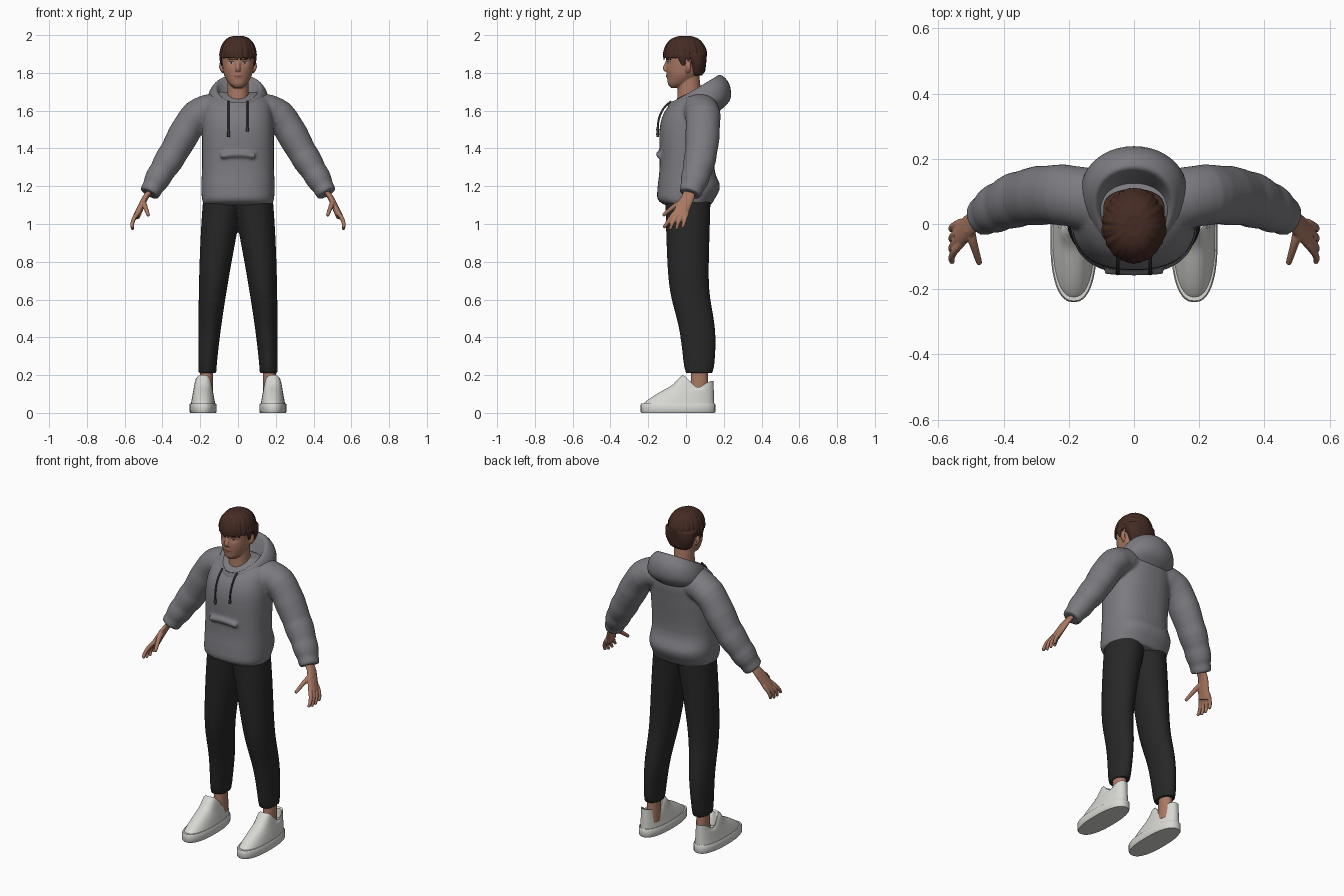
import bpy, bmesh, random
from math import sin, cos, pi, exp, copysign
from mathutils import Vector
from mathutils.bvhtree import BVHTree

random.seed(4)
if "Cube" in bpy.data.objects:
    bpy.data.objects.remove(bpy.data.objects["Cube"])

X, Y, Z = Vector((1, 0, 0)), Vector((0, 1, 0)), Vector((0, 0, 1))


def material(name, *rgb):
    made = bpy.data.materials.new(name)
    made.use_nodes = True
    made.diffuse_color = (*rgb, 1)
    made.node_tree.nodes["Principled BSDF"].inputs["Base Color"].default_value = (*rgb, 1)
    return made


fleece = material("grey fleece", .2, .195, .215)
black_cloth = material("black cloth", .02, .02, .02)
skin = material("skin", .4, .19, .125)
brown_hair = material("brown hair", .06, .024, .017)
leather = material("off white leather", .68, .68, .65)
cord = material("dark grey cord", .045, .045, .05)
lip_red = material("lip red", .27, .1, .075)
eye_white = material("eye white", .5, .45, .4)
dark_iris = material("dark iris", .02, .012, .01)


def mix(start, end, t):
    return start + (end - start) * t


def bump(distance, size):
    return exp(-(distance / size) ** 2)


def turns(count):
    return [2 * pi * i / count for i in range(count)]


def steps(count):
    return [i / count for i in range(count + 1)]


def dense(rows, between=4):
    """Smoothly interpolate rows of numbers."""
    last = len(rows) - 1
    out = []
    for i in range(last):
        near = [rows[max(i - 1, 0)], rows[i], rows[i + 1], rows[min(i + 2, last)]]
        for j in range(between):
            t = j / between
            out.append([b + t / 2 * (c - a + t * (2*a - 5*b + 4*c - d + t * (3*b - a - 3*c + d)))
                        for a, b, c, d in zip(*near)])
    return out + [list(rows[-1])]


def bridge(bm, loops):
    """Join closed loops of points and cap both ends."""
    rings = [[bm.verts.new(point) for point in loop] for loop in loops]
    for low, high in zip(rings, rings[1:]):
        for i in range(len(low)):
            bm.faces.new((low[i - 1], low[i], high[i], high[i - 1]))
    bm.faces.new(rings[0])
    bm.faces.new(rings[-1])


def loft(bm, rows, power=2, centre=0):
    """Level rings, each given as height, half width, front and back."""
    def bend(value):
        return copysign(abs(value) ** (2 / power), value)
    bridge(bm, [[(centre + half * bend(cos(a)), mix(front, back, (1 + bend(sin(a))) / 2), z)
                 for a in turns(40)] for z, half, front, back in rows])


def tube(bm, path, radius, flat=1, ref=Y, sides=16):
    """Sweep an oval along a path; radius is a rule of the way along it."""
    points = [Vector(p) for p in dense(path)]
    last = len(points) - 1
    loops = []
    for i, point in enumerate(points):
        along = (points[min(i + 1, last)] - points[max(i - 1, 0)]).normalized()
        wide = (ref - along * ref.dot(along)).normalized()
        thin = along.cross(wide) * flat
        loops.append([point + (wide * cos(a) + thin * sin(a)) * radius(i / last) for a in turns(sides)])
    bridge(bm, loops)


def mirrored(path, side):
    return [(side * x, y, z) for x, y, z in path]


def finish(name, bm, colour, mirror=False, voxel=0, soften=0):
    bmesh.ops.recalc_face_normals(bm, faces=bm.faces)
    for face in bm.faces:
        face.smooth = True
    for edge in bm.edges:
        edge.smooth = edge.calc_face_angle(0) < .8
    mesh = bpy.data.meshes.new(name)
    bm.to_mesh(mesh)
    bm.free()
    mesh.materials.append(colour)
    part = bpy.data.objects.new(name, mesh)
    bpy.context.collection.objects.link(part)
    if mirror:
        part.modifiers.new("mirror", 'MIRROR').use_mirror_merge = False
    if voxel:
        fuse = part.modifiers.new("fuse", 'REMESH')
        fuse.mode, fuse.voxel_size, fuse.use_smooth_shade = 'VOXEL', voxel, True
    if soften:
        part.modifiers.new("soften", 'SMOOTH').iterations = soften


# Hoodie body, pocket fold and sleeves with creases toward the cuff
bm = bmesh.new()
loft(bm, dense([(1.1, .18, -.11, .13), (1.13, .19, -.15, .15), (1.2, .195, -.15, .18),
                (1.3, .19, -.14, .15), (1.5, .19, -.14, .17), (1.6, .18, -.11, .18),
                (1.66, .16, -.05, .16), (1.7, .1, .02, .11)]), 2.4)
tube(bm, [(-.09, -.14, 1.36), (0, -.145, 1.37), (.09, -.14, 1.36)], lambda t: .015)
sleeve = [(.07, .06, 1.6), (.16, .08, 1.6), (.24, .09, 1.55), (.34, .08, 1.38), (.42, .05, 1.25),
          (.47, .02, 1.16)]
for side in (-1, 1):
    tube(bm, mirrored(sleeve, side), lambda t: .095 - .04 * t ** 3 + .004 * t * sin(40 * t), .9, sides=28)
finish("hoodie", bm, fleece, voxel=.008, soften=6)

# Lowered hood: half width, front and back, then height at front and back
bm = bmesh.new()
hood = [(.12, -.09, .14, 1.57, 1.57), (.16, -.1, .23, 1.6, 1.65), (.15, -.09, .23, 1.64, 1.74),
        (.12, -.08, .18, 1.64, 1.79), (.1, -.06, .15, 1.63, 1.75), (.07, -.03, .11, 1.6, 1.65)]
bridge(bm, [[(half * sin(a) * (1 - cos(a) / 6), mix(front, back, (1 - cos(a)) / 2),
              mix(low, high, (1 - cos(a)) / 2)) for a in turns(48)]
            for half, front, back, low, high in dense(hood)])
finish("hood", bm, fleece)

# Drawstrings with a knot at the end
for name, x, end in (("left_drawstring", .05, 1.49), ("right_drawstring", -.05, 1.46)):
    bm = bmesh.new()
    tube(bm, [(x, -.08, 1.65), (x, -.12, 1.61), (x, -.145, 1.55), (x, -.15, end)],
         lambda t: .005 + .005 * bump(t - .95, .05), sides=8)
    finish(name, bm, cord)

# Trousers: tapering legs with the calf set back, fused at the hips
bm = bmesh.new()
loops = []
for t in steps(24):
    inner, outer = .115 - .145 * t ** 1.3, .21 - .025 * t ** 3
    middle, depth = .01 + .06 / (1 + exp(14 * t - 5)), .07 + .05 * t ** .5
    loops.append([(mix(inner, outer, (1 + cos(a)) / 2), middle + depth * sin(a), mix(.21, 1.13, t))
                  for a in turns(32)])
bridge(bm, loops)
finish("trousers", bm, black_cloth, True, .007, 3)

# Ankles
bm = bmesh.new()
loft(bm, [(.08, .034, .02, .12), (.25, .034, .03, .115)], centre=.166)
finish("ankles", bm, skin, True)

# Shoe uppers with dipped collar and raised tongue
bm = bmesh.new()
shell = [(mix(.04, .17, t), mix(.066, .042, t), -.232 + .21 * t ** 1.3, .15 - .005 * t) for t in steps(12)]
lining = [(.165, .036, -.01, .135), (.11, .036, 0, .13)]
loft(bm, shell + lining, 2.3, .185)
for vert in bm.verts:
    lift = min(1, max(0, vert.co.z - .12) / .04)
    vert.co.z += lift * (.03 * bump(vert.co.y + .02, .035) - .035 * bump(vert.co.y - .065, .04))
finish("shoe_uppers", bm, leather, True)

# Shoe soles
bm = bmesh.new()
loft(bm, [(z, .072 - rim, rim - .24, .155 - rim) for z, rim in ((0, .004), (.006, 0), (.044, 0), (.05, .004))],
     2.4, .185)
finish("shoe_soles", bm, leather, True)

# Hands: palm, four spread fingers and thumb
bm = bmesh.new()
tube(bm, [(.46, .02, 1.18), (.49, .01, 1.14), (.51, -.01, 1.1), (.537, -.036, 1.04)],
     lambda t: mix(.031, .042, t), .45)
for i in range(4):
    knuckle, tip = -.06 + .022 * i, -.118 + .033 * i
    droop = .965 + .01 * abs(i - 1.5)
    tube(bm, [(.53, knuckle, 1.06), (.55, mix(knuckle, tip, .4), 1.03),
              (.56, mix(knuckle, tip, .75), 1), (.558, tip, droop)], lambda t: .012 - .004 * t ** 2, sides=10)
tube(bm, [(.505, -.015, 1.115), (.493, -.06, 1.095), (.474, -.122, 1.045)],
     lambda t: mix(.018, .009, t), ref=X, sides=10)
finish("hands", bm, skin, True, .004, 2)

# Head with eye sockets and full lips, then neck, nose and ears
bm = bmesh.new()
loft(bm, dense([(1.72, .02, -.08, -.03), (1.74, .045, -.095, .01), (1.78, .07, -.1, .06),
                (1.82, .08, -.105, .08), (1.9, .086, -.105, .09), (1.95, .07, -.08, .08),
                (1.98, .03, -.03, .04)], 6), 2.15)
for vert in bm.verts:
    if vert.co.y < 0:
        x, z = abs(vert.co.x), vert.co.z
        vert.co.y += .01 * bump(x - .036, .02) * bump(z - 1.853, .014)
        vert.co.y -= .005 * bump(x, .022) * bump(z - 1.783, .01)
loft(bm, [(1.6, .064, -.05, .09), (1.7, .057, -.045, .08), (1.79, .056, -.04, .07)])
tube(bm, [(0, -.098, 1.87), (0, -.108, 1.845), (0, -.115, 1.825), (0, -.106, 1.812)],
     lambda t: mix(.008, .015, t), .65, X)
for side in (-1, 1):
    tube(bm, mirrored([(.08, .01, 1.8), (.092, .012, 1.83), (.088, .01, 1.868)], side),
         lambda t: .008 + .008 * sin(pi * t), .5)
face_surface = BVHTree.FromBMesh(bm)
finish("head", bm, skin, voxel=.0045, soften=3)


# Face details, thin patches laid on the face
def patch(name, colour, x, z, wide, high, tilt=0, above=.0015):
    bm = bmesh.new()

    def place(size, a):
        spot = Vector((x + size * wide * cos(a), -1, z + size * (high * sin(a) + tilt * cos(a))))
        spot.y = face_surface.ray_cast(spot, Y)[0].y - above
        return bm.verts.new(spot)
    middle = place(0, 0)
    inner, outer = [[place(size, a) for a in turns(16)] for size in (.5, 1)]
    for i in range(16):
        bm.faces.new((middle, inner[i - 1], inner[i]))
        bm.faces.new((inner[i - 1], outer[i - 1], outer[i], inner[i]))
    finish(name, bm, colour, x > 0)


patch("eye_whites", eye_white, .036, 1.853, .014, .005)
patch("irises", dark_iris, .036, 1.853, .006, .005, above=.0025)
patch("upper_lids", dark_iris, .036, 1.858, .015, .0015, above=.0025)
patch("eyebrows", brown_hair, .038, 1.872, .02, .0035, .001)
patch("lips", lip_red, 0, 1.783, .025, .006)


# Hair: crown, nape, sideburns and clumps sweeping down from the crown
def crown(a, lift):
    ring = cos(lift) ** .8
    return .096 * ring * sin(a), -.005 - .115 * ring * cos(a), 1.88 + .115 * sin(lift)


bm = bmesh.new()
bridge(bm, [[crown(a, 1.5 * t) for a in turns(40)] for t in steps(8)])
loft(bm, dense([(1.785, .052, .03, .083), (1.8, .07, .02, .094), (1.85, .09, .01, .106),
                (1.9, .095, -.02, .108)]), 2.2)
for side in (-1, 1):
    tube(bm, mirrored([(.09, -.02, 1.9), (.09, -.018, 1.865), (.085, -.012, 1.838)], side),
         lambda t: mix(.026, .008, t), .4)
for a in turns(30):
    a += random.uniform(-.06, .06)
    behind = max(0, -cos(a))
    x, y, z = crown(a, 0)
    hem = Vector((x, y, z - .008 - .07 * behind + random.uniform(-.007, .006)))
    hem.xy *= .97 - .06 * behind
    width = random.uniform(.008, .013)
    tube(bm, [crown(a, 1.4 - .3 * i) for i in range(5)] + [hem],
         lambda t: width * (.5 + .5 * sin(pi * t)), .5, Vector((cos(a), sin(a), 0)), 8)
finish("hair", bm, brown_hair, voxel=.004, soften=1)
